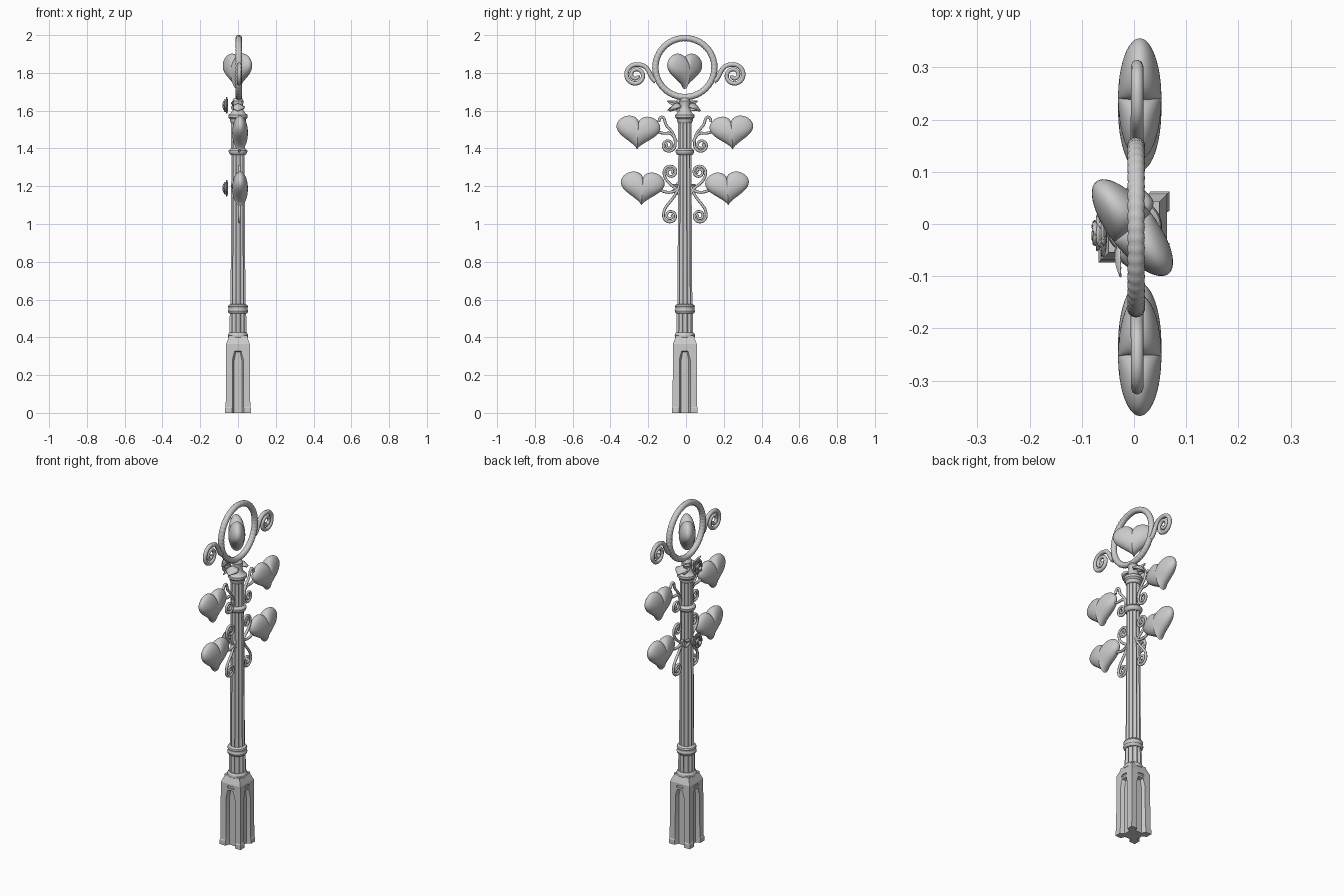
import bpy, bmesh
from math import sin, cos, pi, sqrt
from mathutils import Matrix, Vector

if "Cube" in bpy.data.objects:
    bpy.data.objects.remove(bpy.data.objects["Cube"])

Y0 = -0.006  # centre line of the post


def surface(bm, fn, nu, nv, cu=False, cv=False):
    """Quad grid from fn(u, v), u and v in 0..1, optionally closed."""
    g = [[bm.verts.new(fn(i / (nu if cu else nu - 1), j / (nv if cv else nv - 1)))
          for j in range(nv)] for i in range(nu)]
    for i in range(nu if cu else nu - 1):
        for j in range(nv if cv else nv - 1):
            a, b = (i + 1) % nu, (j + 1) % nv
            bm.faces.new((g[i][j], g[a][j], g[a][b], g[i][b]))


def finish(name, bm, angle=35, loc=(0, Y0, 0)):
    bmesh.ops.remove_doubles(bm, verts=bm.verts, dist=1e-5)
    bmesh.ops.recalc_face_normals(bm, faces=bm.faces)
    me = bpy.data.meshes.new(name)
    bm.to_mesh(me)
    bm.free()
    ob = bpy.data.objects.new(name, me)
    bpy.context.collection.objects.link(ob)
    ob.location = loc
    smooth(ob, angle)
    return ob


def activate(ob):
    bpy.ops.object.select_all(action='DESELECT')
    ob.select_set(True)
    bpy.context.view_layer.objects.active = ob


def smooth(ob, angle):
    activate(ob)
    bpy.ops.object.shade_smooth_by_angle(angle=angle * pi / 180)


def lathe(name, profile, sides=32, flutes=0):
    """Turned part from (radius, z) points; flutes cuts hollow grooves."""
    pts = [(0, profile[0][1])] + profile + [(0, profile[-1][1])]

    def fn(u, v):
        r, z = pts[round(v * (len(pts) - 1))]
        a = u * 2 * pi + pi / 4
        if flutes:
            r *= 1 - 0.17 * abs(sin(flutes * u * pi)) ** 0.7
        return (r * cos(a), r * sin(a), z)
    bm = bmesh.new()
    surface(bm, fn, sides, len(pts), cu=True)
    return finish(name, bm)


def heart(name, w, h, d, loc, turn=0, tilt=0):
    """Puffed heart standing in the YZ plane."""
    def raw(t):
        return (16 * sin(t) ** 3,
                13 * cos(t) - 3.6 * cos(2 * t) - 1.8 * cos(3 * t) - 0.9 * cos(4 * t))
    zs = [raw(i * pi / 100)[1] for i in range(101)]
    lo, hi = min(zs), max(zs)

    def fn(u, v):
        y, z = raw(u * 2 * pi)
        p = (v - 0.5) * pi
        return (d / 2 * sin(p), cos(p) * y * w / 32,
                cos(p) * (z - (lo + hi) / 2) * h / (hi - lo))
    bm = bmesh.new()
    surface(bm, fn, 64, 25, cu=True)
    ob = finish(name, bm, 60, loc)
    ob.rotation_euler = (tilt, 0, turn)


def spiral(cy, cz, r0, r1, a0, turns):
    n = 30
    out = []
    for i in range(n + 1):
        t = i / n
        a, r = (a0 + 360 * turns * t) * pi / 180, r0 + (r1 - r0) * t
        out.append((cy + r * cos(a), cz + r * sin(a)))
    return out


def tube(name, pts, rad, side, x=0.007, end=0.7):
    """Wrought rod through (y, z) points on one side of the post."""
    cu = bpy.data.curves.new(name, 'CURVE')
    cu.dimensions = '3D'
    cu.bevel_depth, cu.bevel_resolution, cu.use_fill_caps = rad, 2, True
    sp = cu.splines.new('NURBS')
    sp.points.add(len(pts) - 1)
    for i, (p, (y, z)) in enumerate(zip(sp.points, pts)):
        p.co = (x, side * y, z, 1)
        p.radius = 1 + (end - 1) * i / (len(pts) - 1)
    sp.order_u, sp.use_endpoint_u, sp.resolution_u = 4, True, 3
    ob = bpy.data.objects.new(name, cu)
    bpy.context.collection.objects.link(ob)
    ob.location.y = Y0
    activate(ob)
    bpy.ops.object.convert(target='MESH')
    smooth(bpy.context.object, 50)


# square pedestal with recessed arched panels
s2 = sqrt(2)
base = lathe("pedestal", [(h * s2, z) for h, z in (
    (.068, 0), (.068, .025), (.065, .032), (.063, .365), (.049, .4), (.049, .41))], 4)
bm = bmesh.new()


def loft(a, b):
    va, vb = [bm.verts.new(p) for p in a], [bm.verts.new(p) for p in b]
    bm.faces.new(va)
    bm.faces.new(vb)
    for i in range(len(va)):
        j = (i + 1) % len(va)
        bm.faces.new((va[i], va[j], vb[j], vb[i]))


for k in range(4):
    rot = Matrix.Rotation(k * pi / 2, 3, 'Z')
    arch = [(-.034, -.05), (.034, -.05), (.034, .285), (.02, .332), (-.02, .332), (-.034, .285)]
    slot = [(-.021, .34), (.021, .34), (.021, .347), (.015, .354), (-.015, .354), (-.021, .347)]
    loft([rot @ Vector((u, .075, z)) for u, z in arch],
         [rot @ Vector((u * .6, .044, z - .01)) for u, z in arch])
    loft([rot @ Vector((u, .075, z)) for u, z in slot],
         [rot @ Vector((u, .056, z)) for u, z in slot])
cutter = finish("panel_cutter", bm)
cutter.hide_render = True
mod = base.modifiers.new("panels", 'BOOLEAN')
mod.operation, mod.object, mod.solver = 'DIFFERENCE', cutter, 'EXACT'
activate(base)
bpy.ops.object.modifier_apply(modifier="panels")
bpy.data.objects.remove(cutter)
smooth(base, 20)

# fluted column and its turned collars
lathe("lower_drum", [(.046, .41), (.045, .54)], 96, 12)
lathe("shaft", [(.041, .55), (.036, 1.39)], 96, 12)
lathe("upper_shaft", [(.037, 1.38), (.037, 1.56)], 96, 12)
lathe("foot_collar", [(.052, .4), (.054, .408), (.052, .418), (.046, .425)])
lathe("drum_collar", [(.045, .525), (.052, .532), (.054, .54), (.05, .548), (.05, .556),
                      (.053, .562), (.05, .57), (.041, .576)])
lathe("shaft_collar", [(.037, 1.365), (.044, 1.37), (.049, 1.38), (.049, 1.388),
                       (.043, 1.396), (.037, 1.4)])
lathe("capital", [(.037, 1.535), (.042, 1.545), (.042, 1.555), (.051, 1.564), (.051, 1.578),
                  (.04, 1.586), (.03, 1.6), (.026, 1.63), (.03, 1.65), (.02, 1.668)])


# wrapped ring on top
def ring_fn(u, v):
    wrap = 0.0165 + 0.0007 * cos(u * 2 * pi * 48)
    a, b = u * 2 * pi, v * 2 * pi
    r = 0.156 + wrap * cos(b)
    return (0.004 + wrap * sin(b), r * cos(a), 1.828 + r * sin(a))


bm = bmesh.new()
surface(bm, ring_fn, 192, 14, True, True)
finish("top_ring", bm, 60)
heart("ring_heart", .225, .188, .09, (-.003, Y0 - .001, 1.808), 38 * pi / 180)

# scrolls, brackets and side hearts, mirrored left and right
for tag, s in (("right", 1), ("left", -1)):
    tube("ring_scroll_" + tag, [(.155, 1.755), (.172, 1.765), (.185, 1.80), (.21, 1.84)]
         + spiral(.259, 1.788, .058, .012, 95, -1.75), .0125, s, .006, .75)
    tube("upper_bracket_" + tag, [(.138, 1.54), (.138, 1.562), (.118, 1.572), (.106, 1.555),
                                  (.105, 1.525), (.07, 1.495), (.052, 1.46)]
         + spiral(.087, 1.417, .037, .008, 170, 1.7), .0075, s, end=.9)
    tube("upper_heart_arm_" + tag, [(.045, 1.435), (.06, 1.475), (.09, 1.487), (.115, 1.475),
                                    (.16, 1.495)], .008, s, end=.9)
    tube("lower_bracket_top_" + tag, [(.03, 1.16), (.045, 1.19), (.075, 1.205), (.105, 1.24)]
         + spiral(.075, 1.275, .037, .008, -15, 1.7), .0075, s, end=.9)
    tube("lower_bracket_bottom_" + tag, [(.03, 1.2), (.045, 1.16), (.075, 1.12), (.107, 1.085)]
         + spiral(.077, 1.043, .038, .008, 20, -1.7), .0075, s, end=.9)
    tube("lower_heart_arm_" + tag, [(.03, 1.19), (.065, 1.16), (.1, 1.16), (.15, 1.19)],
         .008, s, end=.9)
    heart("upper_heart_" + tag, .232, .178, .083, (.011, Y0 + s * .248, 1.482), 0, s * .06)
    heart("lower_heart_" + tag, .232, .178, .083, (.011, Y0 + s * .225, 1.186), 0, s * .06)


# roses with leaves on the -x side of the post
def rose(name, loc, size, leaf):
    bm = bmesh.new()
    for k, (n, r, depth) in enumerate(((3, .25, .62), (4, .5, .56), (5, .76, .42), (6, 1, .2))):
        for i in range(n):
            a0 = 2 * pi * (i / n + k * .13)

            def petal(u, v):
                a = a0 + (u - .5) * 2 * pi / n * 1.35
                rad = size * r * (.25 + .75 * v ** .6 + .05 * (u - .5))
                up = size * depth * (v ** 1.5) * (1 - .5 * (2 * u - 1) ** 4)
                if v > .95:
                    rad += size * .06
                return (-up - size * .12 * (1 - r), rad * cos(a), rad * sin(a))
            surface(bm, petal, 8, 6)
    for side in (-1, 1):
        for ang in (-.35, .3):
            def blade(u, v):
                wid = .36 * leaf * sin(pi * min(1, .06 + .94 * u)) * (v - .5)
                q = u * leaf
                return (.025 + .25 * abs(v - .5) * leaf * sin(pi * u) - .01 * sin(pi * u),
                        side * (.008 + q * cos(ang) - wid * sin(ang)),
                        q * sin(ang) + wid * cos(ang))
            surface(bm, blade, 9, 5)
    ob = finish(name, bm, 60, loc)
    sol = ob.modifiers.new("thickness", 'SOLIDIFY')
    sol.thickness = .003


rose("top_rose", (-.052, Y0 - .012, 1.628), .042, .08)
rose("lower_rose", (-.052, Y0 - .01, 1.19), .042, .065)
# small leaves wrapping the neck under the ring
for tag, s in (("right", 1), ("left", -1)):
    bm = bmesh.new()
    surface(bm, lambda u, v: ((v - .5) * .075 * sin(pi * (.12 + .88 * u)),
                              s * (.015 + .07 * u),
                              1.625 + .02 * sin(pi * u) - .025 * u * u
                              - .04 * abs(v - .5) * sin(pi * u)), 10, 7)
    finish("neck_leaf_" + tag, bm, 60).modifiers.new("thickness", 'SOLIDIFY').thickness = .012
